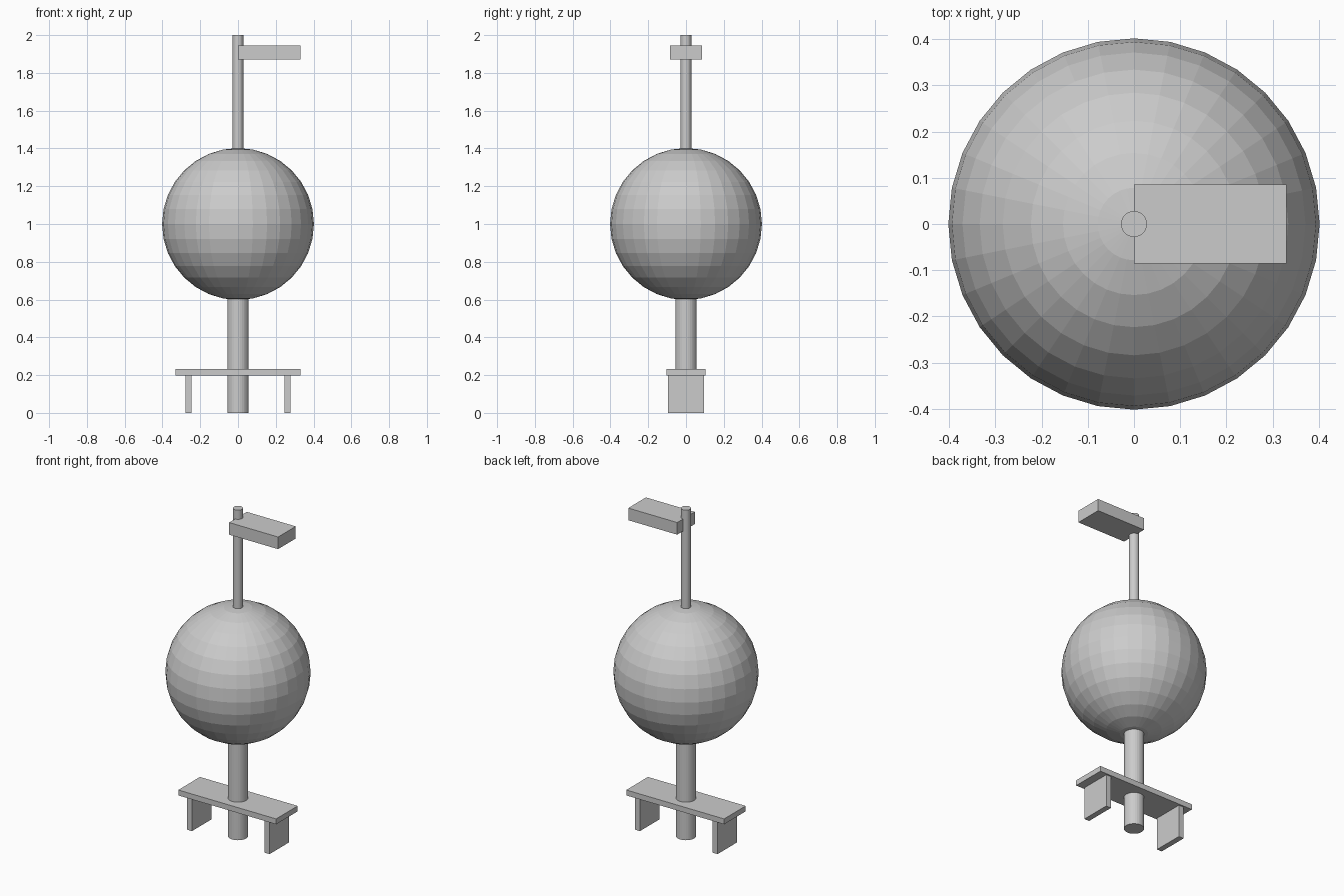
import bpy

if "Cube" in bpy.data.objects:
    bpy.data.objects.remove(bpy.data.objects["Cube"])


def box(name, x, y, z):
    """Box from (min, max) ranges on each axis."""
    bpy.ops.mesh.primitive_cube_add(size=1, location=[sum(r) / 2 for r in (x, y, z)])
    ob = bpy.context.object
    ob.name = name
    ob.scale = [r[1] - r[0] for r in (x, y, z)]
    bpy.ops.object.transform_apply(location=False, rotation=False, scale=True)
    return ob


def post(name, radius, z0, z1):
    """Upright round post on the centre axis."""
    bpy.ops.mesh.primitive_cylinder_add(
        vertices=32, radius=radius, depth=z1 - z0, location=(0, 0, (z0 + z1) / 2))
    bpy.context.object.name = name


# Trunk, round crown and flagpole
post("trunk", 0.056, 0.0, 0.61)
bpy.ops.mesh.primitive_uv_sphere_add(segments=32, ring_count=16, radius=0.402, location=(0, 0, 1.0))
bpy.context.object.name = "crown"
post("pole", 0.028, 1.39, 2.0)

# Block flag near the pole top
box("flag", (0.0, 0.33), (-0.085, 0.085), (1.87, 1.944))

# Bench around the trunk with two slab legs
box("bench_seat", (-0.33, 0.33), (-0.104, 0.104), (0.199, 0.232))
for side, cx in (("left", -0.262), ("right", 0.262)):
    box(f"bench_leg_{side}", (cx - 0.017, cx + 0.017), (-0.094, 0.094), (0.0, 0.2))
